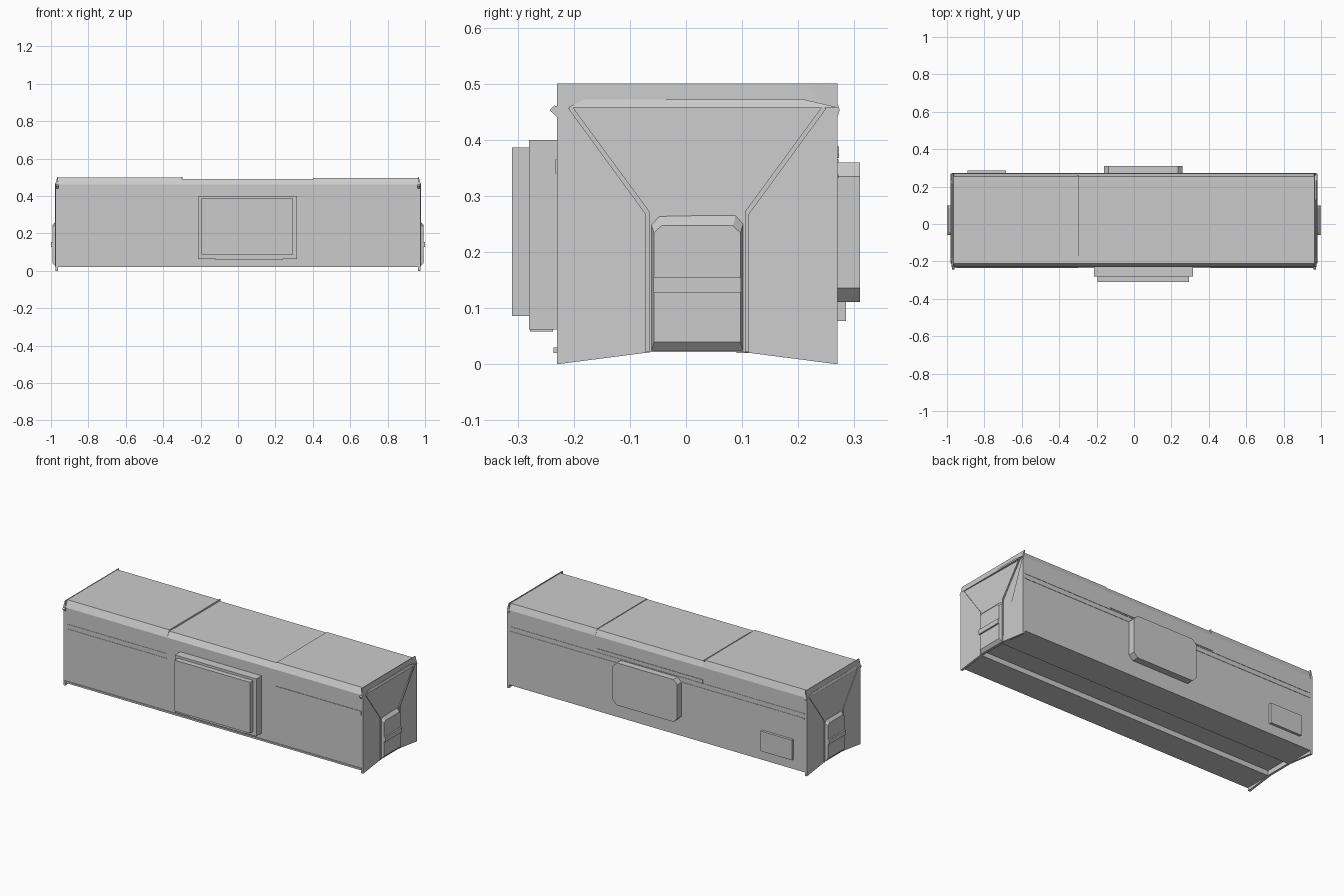
import bpy, bmesh
from mathutils import Vector

if "Cube" in bpy.data.objects:
    bpy.data.objects.remove(bpy.data.objects["Cube"])


def finish(name, bm):
    bmesh.ops.recalc_face_normals(bm, faces=bm.faces)
    me = bpy.data.meshes.new(name)
    bm.to_mesh(me)
    bm.free()
    ob = bpy.data.objects.new(name, me)
    bpy.context.collection.objects.link(ob)
    return ob


def prism(name, pts, axis, a, b, inset=None):
    """Extrude a 2D outline along x (points are y,z) or y (points are x,z).
    inset=(u,v) shrinks the far outline towards its middle for sloped rims."""
    bm = bmesh.new()
    cu = (min(p[0] for p in pts) + max(p[0] for p in pts)) / 2
    cv = (min(p[1] for p in pts) + max(p[1] for p in pts)) / 2
    hu = max(p[0] for p in pts) - cu
    hv = max(p[1] for p in pts) - cv
    rings = []
    for d, s in ((a, None), (b, inset)):
        ring = []
        for u, v in pts:
            if s:
                u = cu + (u - cu) * (1 - s[0] / hu)
                v = cv + (v - cv) * (1 - s[1] / hv)
            ring.append(bm.verts.new((d, u, v) if axis == 'x' else (u, d, v)))
        rings.append(ring)
    n = len(pts)
    bm.faces.new(rings[0])
    bm.faces.new(rings[1])
    for i in range(n):
        j = (i + 1) % n
        bm.faces.new((rings[0][i], rings[0][j], rings[1][j], rings[1][i]))
    return finish(name, bm)


def box(name, x, y, z):
    return prism(name, [(x[0], z[0]), (x[1], z[0]), (x[1], z[1]), (x[0], z[1])], 'y', *y)


def cut_rect(u0, u1, v0, v1, c):
    return [(u0 + c, v0), (u1 - c, v0), (u1, v0 + c), (u1, v1 - c),
            (u1 - c, v1), (u0 + c, v1), (u0, v1 - c), (u0, v0 + c)]


F, B = -0.23, 0.27          # front and back wall planes

# Hull: three lengths with slightly different roof heights and an underside channel
for name, x0, x1, top in (("hull_left", -0.967, -0.3, 0.498),
                          ("hull_middle", -0.3, 0.4, 0.491),
                          ("hull_right", 0.4, 0.967, 0.495)):
    prism(name, [(F, 0.02), (-0.07, 0.02), (-0.07, 0.05), (0.09, 0.05), (0.09, 0.02), (B, 0.02),
                 (B, 0.46), (B - 0.015, top), (F + 0.02, top), (F, 0.46)], 'x', x0, x1)

# Roof joint strip
box("roof_joint", (-0.303, -0.297), (-0.17, 0.26), (0.485, 0.5))

# Front stepped bay
box("front_bay", (-0.215, 0.315), (-0.28, F), (0.062, 0.4))
box("front_bay_panel", (-0.195, 0.295), (-0.31, -0.28), (0.086, 0.386))
box("front_bay_foot", (-0.12, 0.24), (-0.278, -0.237), (0.058, 0.062))

# Back clipped-corner pod and utility box
prism("back_pod", cut_rect(-0.16, 0.26, 0.111, 0.36, 0.025), 'y', B, 0.31)
box("back_utility_box", (-0.89, -0.685), (B, 0.285), (0.077, 0.195))

# Wall trim
for z in (0.335, 0.363):
    box("front_trim_left", (-0.95, -0.3), (F - 0.002, F), (z - 0.003, z + 0.003))
    box("back_trim", (-0.96, 0.96), (B, B + 0.002), (z - 0.003, z + 0.003))
box("front_trim_right", (0.41, 0.965), (F - 0.003, F), (0.34, 0.365))
box("back_upper_trim", (-0.3, 0.39), (B, B + 0.003), (0.368, 0.388))
box("front_sill", (-0.965, 0.965), (F - 0.006, F), (0.02, 0.03))

# Both ends
for s, side in ((1, "right"), (-1, "left")):
    # End plate with dropped lower corners and a sloped top edge
    plate = prism(side + "_end_plate",
                  [(F, 0.0), (-0.06, 0.022), (0.1, 0.022), (B, 0.0), (B, 0.465),
                   (B, 0.5), (F, 0.5), (F, 0.465)], 'x', s * 0.963, s * 0.976)
    for v in plate.data.vertices:
        if v.co.z > 0.49 and abs(v.co.x) > 0.97:
            v.co.x = s * 0.966

    # Door with sloped rim, and its middle bar
    prism(side + "_door", [(-0.062, 0.022), (0.102, 0.022), (0.102, 0.25), (0.088, 0.265),
                           (-0.048, 0.265), (-0.062, 0.25)], 'x', s * 0.974, s * 0.991, (0.005, 0.018))
    prism(side + "_door_bar", [(-0.058, 0.128), (0.098, 0.128), (0.098, 0.155), (-0.058, 0.155)],
          'x', s * 0.988, s * 1.0)

    # Ribs running down the door sides and out to the top corners, as one strip each
    for m, hand in ((1, "back"), (-1, "front")):
        pts = [(0.105, 0.022), (0.112, 0.022), (0.112, 0.267), (0.25, 0.456), (0.243, 0.46), (0.105, 0.272)]
        prism(side + "_end_rib_" + hand, [(0.02 + m * (u - 0.02), v) for u, v in pts],
              'x', s * 0.974, s * 0.979)

    # Sloped brow under the roof line
    brow = prism(side + "_end_brow", [(-0.21, 0.458), (-0.18, 0.472), (0.21, 0.472), (B, 0.458)],
                 'x', s * 0.968, s * 0.98)
    for v in brow.data.vertices:
        if v.co.z > 0.465 and abs(v.co.x) > 0.975:
            v.co.x = s * 0.975

    # Corner lugs
    for y, d, hand in ((F, -0.013, "front"), (B, 0.004, "back")):
        prism(side + "_lug_" + hand, [(y, 0.44), (y, 0.46), (y + d * 0.4, 0.461), (y + d, 0.453)],
              'x', s * 0.96, s * 0.974)
